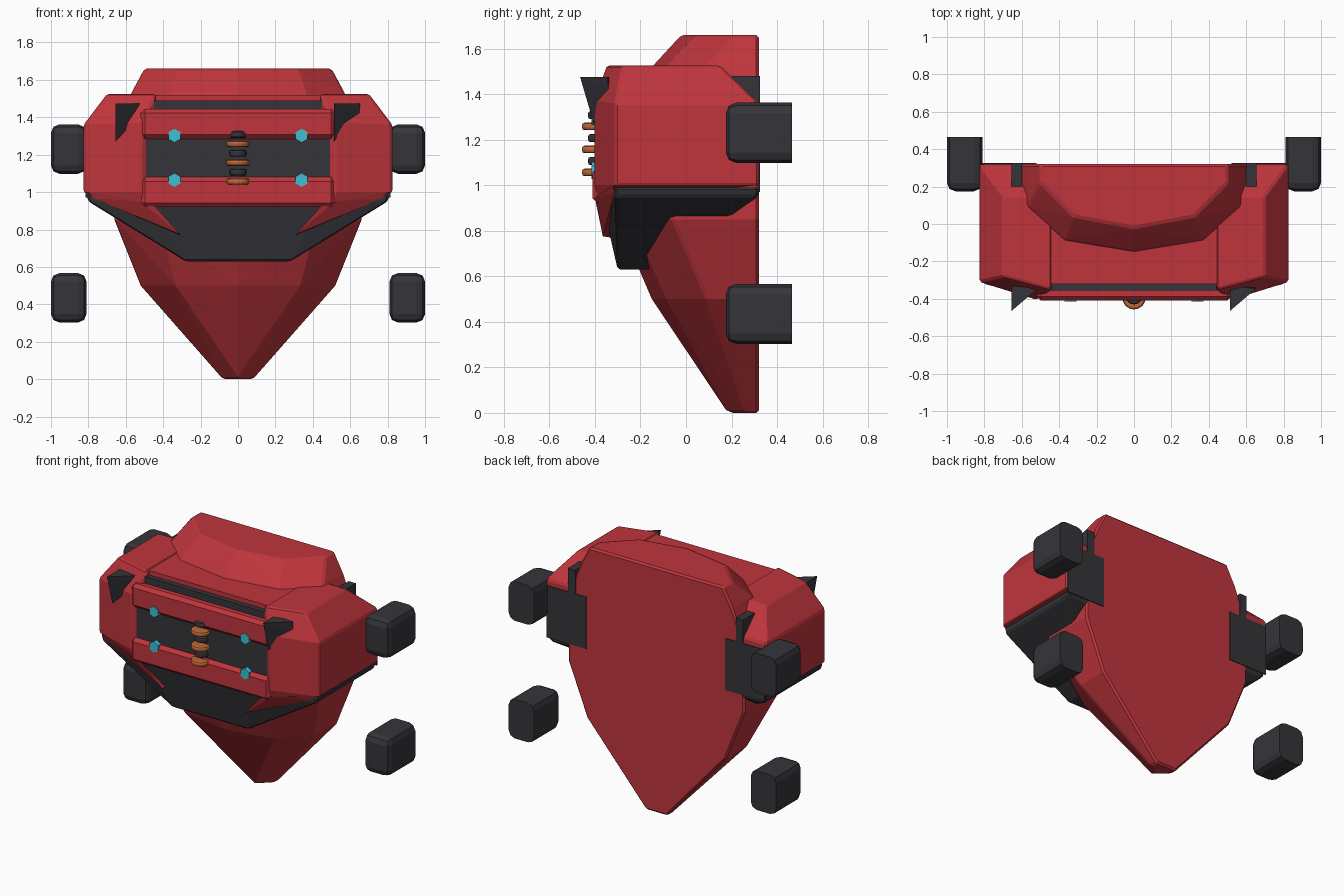
import bpy
import bmesh
from math import pi
from mathutils import Vector

if "Cube" in bpy.data.objects:
    bpy.data.objects.remove(bpy.data.objects["Cube"], do_unlink=True)


def make_mat(name, r, g, b):
    m = bpy.data.materials.new(name)
    m.use_nodes = True
    m.diffuse_color = (r, g, b, 1)
    m.node_tree.nodes["Principled BSDF"].inputs["Base Color"].default_value = (r, g, b, 1)
    return m


RED = make_mat("armour red", 0.52, 0.036, 0.046)
DARK = make_mat("dark metal", 0.036, 0.035, 0.042)
CYAN = make_mat("glow cyan", 0.05, 0.52, 0.65)
COPPER = make_mat("copper", 0.52, 0.14, 0.04)


def finish(name, bm, mat, bevel=0.0, segments=1):
    bmesh.ops.recalc_face_normals(bm, faces=bm.faces)
    me = bpy.data.meshes.new(name)
    bm.to_mesh(me)
    bm.free()
    me.materials.append(mat)
    ob = bpy.data.objects.new(name, me)
    bpy.context.collection.objects.link(ob)
    if bevel:
        mod = ob.modifiers.new("Bevel", 'BEVEL')
        mod.width = bevel
        mod.segments = segments
        mod.limit_method = 'ANGLE'
        mod.angle_limit = 0.5
    return ob


def hull(name, pts, mat, bevel=0.0, sx=1, dx=0.0):
    """Faceted solid wrapped around a few corner points."""
    bm = bmesh.new()
    for x, y, z in pts:
        bm.verts.new((x * sx + dx, y, z))
    res = bmesh.ops.convex_hull(bm, input=bm.verts)
    loose = {g for g in res["geom_interior"] + res["geom_unused"]
             if isinstance(g, bmesh.types.BMVert)}
    bmesh.ops.delete(bm, geom=list(loose), context='VERTS')
    bmesh.ops.dissolve_limit(bm, angle_limit=0.02, verts=bm.verts, edges=bm.edges)
    return finish(name, bm, mat, bevel)


def both(pts):
    return [(s * x, y, z) for x, y, z in pts for s in (1, -1)]


def box(name, lo, hi, mat, bevel=0.0):
    lo, hi = Vector(lo), Vector(hi)
    bm = bmesh.new()
    bmesh.ops.create_cube(bm, size=1)
    for v in bm.verts:
        v.co = (lo + hi) / 2 + v.co * (hi - lo)
    return finish(name, bm, mat, bevel)


def disc(name, loc, r, h, mat, sides, along_y=False, bevel=0.0):
    bm = bmesh.new()
    bmesh.ops.create_cone(bm, cap_ends=True, segments=sides, radius1=r, radius2=r, depth=h)
    ob = finish(name, bm, mat, bevel, 2)
    ob.location = loc
    if along_y:
        ob.rotation_euler.x = pi / 2
    return ob


# Core hull: flat back, tapering to a small foot; (height, half width, front y)
core = []
for z, w, yf in ((0, .08, .19), (.5, .52, -.15), (.85, .66, -.3),
                 (1.3, .66, -.3), (1.53, .57, -.14), (1.66, .5, -.02)):
    side = min(.26, yf + .24)
    core += [(w, .32, z), (w, side, z), (w * .64, yf + .06, z), (0, yf, z)]
hull("core_hull", both(core), RED, .012)

# Lower jaw
hull("lower_jaw", both([
    (.81, .318, .99), (.8, .318, .95), (.81, -.31, .99), (.8, -.31, .95),
    (.28, -.15, .63), (.28, -.3, .63), (.44, -.375, .95)]), DARK, .01)

# Central housing with its front grille
box("housing", (-.46, -.32, .98), (.46, .16, 1.52), RED)
box("upper_slot", (-.47, -.355, 1.38), (.47, -.3, 1.49), DARK)
box("grille_panel", (-.52, -.385, .95), (.52, -.3, 1.4), DARK)
box("upper_bar", (-.52, -.41, 1.285), (.52, -.3, 1.445), RED, .022)
box("lower_bar", (-.52, -.41, .92), (.52, -.3, 1.08), RED, .022)

# Spine of alternating rings
for i in range(3):
    drop = i * .101
    disc("dark_ring", (0, -.385, 1.308 - drop), .045, .035, DARK, 16, bevel=.01)
    disc("copper_ring", (0, -.395, 1.258 - drop), .062, .033, COPPER, 16, bevel=.012)

for s, tag in ((1, "left"), (-1, "right")):
    # Shoulder block with chamfered top and back
    hull("shoulder_" + tag, [
        (.825, -.31, 1), (.825, -.31, 1.36), (.7, -.28, 1.525), (.44, -.35, 1.525),
        (.825, .32, 1), (.825, .32, 1.36), (.7, .15, 1.525), (.44, .15, 1.525),
        (.44, .32, 1.36), (.44, .32, 1), (.52, -.405, 1.37), (.52, -.405, 1),
        (.5, -.385, .93), (.44, -.35, 1)], RED, .01, s)
    # Cheek strip on the jaw
    hull("cheek_" + tag, [
        (.8, -.32, 1), (.77, -.315, .965), (.52, -.395, .95), (.44, -.395, .92),
        (.31, -.365, .775), (.31, -.33, .77), (.6, -.32, .95)], RED, 0, s)
    # Back plates and uprights
    a, b = sorted((s * .52, s * .815))
    box("back_plate_" + tag, (a, .317, .97), (b, .325, 1.32), DARK)
    a, b = sorted((s * .6, s * .655))
    box("upright_" + tag, (a, .2, 1), (b, .325, 1.48), DARK)
    # Hexagonal studs
    for z in (1.302, 1.065):
        disc("stud_" + tag, (s * .34, -.398, z), .037, .035, CYAN, 6, True)
    # Floating foot pods: chamfered except on the back face
    for z, level in ((.435, "lower"), (1.23, "upper")):
        bm = bmesh.new()
        bmesh.ops.create_cube(bm, size=1)
        for v in bm.verts:
            v.co = Vector((s * .905, .32, z)) + v.co * Vector((.19, .29, .264))
        edges = [e for e in bm.edges if any(v.co.y < .3 for v in e.verts)]
        bmesh.ops.bevel(bm, geom=edges, offset=.045, segments=2,
                        profile=.5, affect='EDGES')
        finish(level + "_pod_" + tag, bm, DARK)

# Brow spikes, the same shape repeated on each side
for x, tag in ((-.655, "right"), (.513, "left")):
    hull("brow_spike_" + tag, [
        (0, -.465, 1.475), (.14, -.345, 1.475), (0, -.33, 1.475),
        (0, -.405, 1.27), (.135, -.34, 1.42), (.06, -.38, 1.37)], DARK, 0, 1, x)
